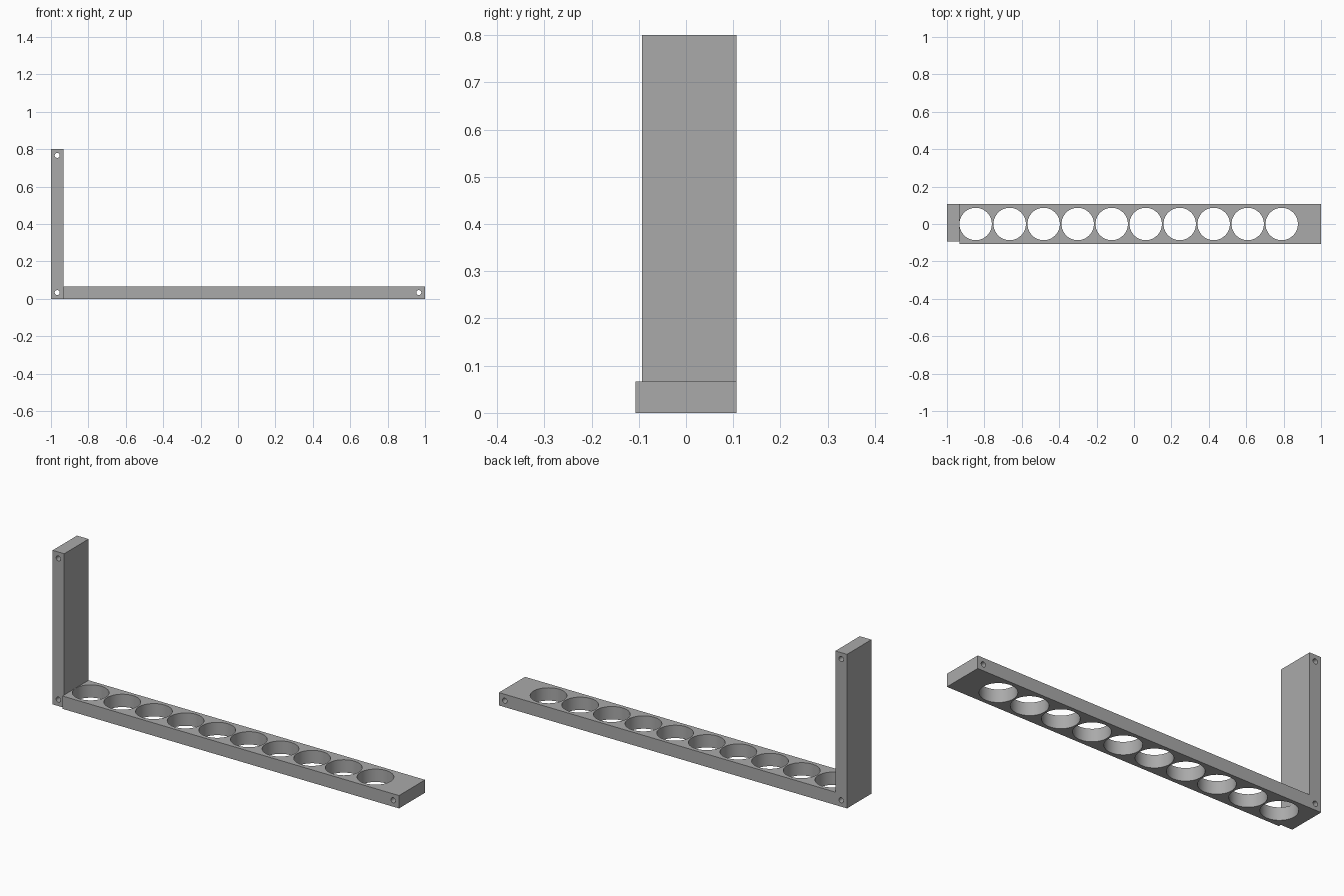
import bpy
import math

cube = bpy.data.objects.get("Cube")
if cube:
    bpy.data.objects.remove(cube, do_unlink=True)

grey = bpy.data.materials.new("plain_grey")
grey.use_nodes = True
COLOUR = (0.4, 0.4, 0.4, 1)
grey.diffuse_color = COLOUR
grey.node_tree.nodes["Principled BSDF"].inputs["Base Color"].default_value = COLOUR


def box(name, low, high):
    """Box between two opposite corners."""
    centre = [(a + b) / 2 for a, b in zip(low, high)]
    bpy.ops.mesh.primitive_cube_add(size=1, location=centre)
    ob = bpy.context.object
    ob.name = name
    ob.scale = [b - a for a, b in zip(low, high)]
    bpy.ops.object.transform_apply(location=False, rotation=False, scale=True)
    ob.data.materials.append(grey)
    return ob


def drill(target, radius, location, rotation=(0, 0, 0), sides=64):
    """Cut a round through-hole."""
    bpy.ops.mesh.primitive_cylinder_add(vertices=sides, radius=radius, depth=0.5,
                                        location=location, rotation=rotation)
    cutter = bpy.context.object
    cutter.data.materials.append(grey)
    mod = target.modifiers.new("hole", 'BOOLEAN')
    mod.operation = 'DIFFERENCE'
    mod.solver = 'EXACT'
    mod.object = cutter
    bpy.context.view_layer.objects.active = target
    bpy.ops.object.modifier_apply(modifier=mod.name)
    bpy.data.objects.remove(cutter, do_unlink=True)


THICK = 0.0667
EDGE = -1 + THICK
BACK = 0.107
MID = THICK / 2
ALONG_Y = (math.pi / 2, 0, 0)

# Base bar and upright post
rack_bar = box("rack_bar", (EDGE, -BACK, 0), (1, BACK, THICK))
upright_post = box("upright_post", (-1, -0.093, 0), (EDGE, BACK, 0.8))

# Row of round sockets
for i in range(10):
    drill(rack_bar, 0.0865, (-0.8465 + 0.1818 * i, 0, MID))

# Small screw holes running front to back
drill(rack_bar, 0.0133, (1 - MID, 0, MID), ALONG_Y, 32)
for z in (MID, 0.8 - MID):
    drill(upright_post, 0.0133, (MID - 1, 0, z), ALONG_Y, 32)

# Smooth hole walls with crisp rims
for part in (rack_bar, upright_post):
    bpy.ops.object.select_all(action='DESELECT')
    part.select_set(True)
    bpy.context.view_layer.objects.active = part
    bpy.ops.object.shade_smooth_by_angle(angle=math.radians(30))
